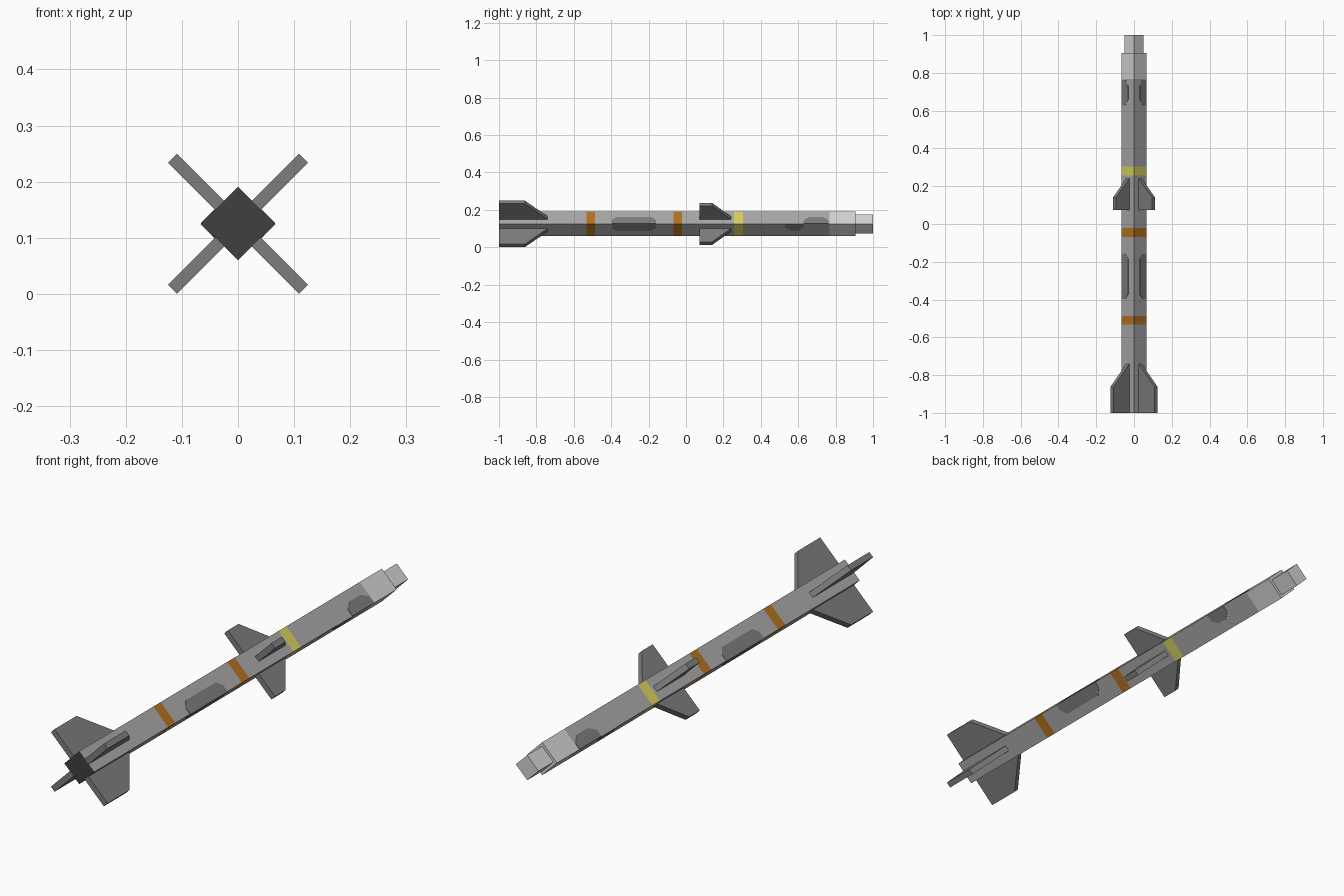
import bpy, bmesh, math
from mathutils import Matrix, Vector

if "Cube" in bpy.data.objects:
    bpy.data.objects.remove(bpy.data.objects["Cube"])

CZ = 0.125      # height of the body axis
R = 0.0655      # half diagonal of the square body


def material(name, rgb):
    m = bpy.data.materials.new(name)
    m.diffuse_color = (*rgb, 1)
    m.use_nodes = True
    m.node_tree.nodes["Principled BSDF"].inputs["Base Color"].default_value = m.diffuse_color
    return m


body_grey = material("body grey", (0.40, 0.39, 0.39))
light_grey = material("light grey", (0.66, 0.66, 0.66))
fin_grey = material("fin grey", (0.205, 0.205, 0.205))
patch_grey = material("patch grey", (0.205, 0.205, 0.205))
cap_grey = material("dark cap grey", (0.05, 0.05, 0.05))
orange = material("orange", (0.45, 0.17, 0.015))
yellow = material("yellow", (0.70, 0.64, 0.115))


def finish(name, bm, mats):
    bmesh.ops.recalc_face_normals(bm, faces=bm.faces)
    mesh = bpy.data.meshes.new(name)
    bm.to_mesh(mesh)
    bm.free()
    for m in mats:
        mesh.materials.append(m)
    ob = bpy.data.objects.new(name, mesh)
    bpy.context.collection.objects.link(ob)
    return ob


def diamond_tube(name, radius, stations, segment_mats, mats):
    """Square tube along y, one material index per segment, then two for the end caps."""
    bm = bmesh.new()
    rings = [[bm.verts.new((x * radius, y, CZ + z * radius))
              for x, z in ((1, 0), (0, 1), (-1, 0), (0, -1))] for y in stations]
    for a, b, mi in zip(rings, rings[1:], segment_mats):
        for i in range(4):
            j = (i + 1) % 4
            bm.faces.new((a[i], a[j], b[j], b[i])).material_index = mi
    bm.faces.new(rings[0]).material_index = segment_mats[-2]
    bm.faces.new(rings[-1]).material_index = segment_mats[-1]
    return finish(name, bm, mats)


def plate(bm, points, thickness):
    """Prism from a 3D outline, extruded by a thickness vector."""
    face = bm.faces.new([bm.verts.new(p) for p in points])
    new = bmesh.ops.extrude_face_region(bm, geom=[face])["geom"]
    bmesh.ops.translate(bm, vec=thickness,
                        verts=[g for g in new if isinstance(g, bmesh.types.BMVert)])


# body with coloured bands, and the smaller nose
diamond_tube("body", R,
             [-1, -0.533, -0.487, -0.068, -0.021, 0.256, 0.304, 0.767, 0.906],
             [0, 2, 0, 2, 0, 3, 0, 1, 4, 1],
             [body_grey, light_grey, orange, yellow, cap_grey])
diamond_tube("nose", 0.05, [0.90, 1.0], [0, 0, 0], [light_grey])


# four diagonal fins per set; profile is (radius, y)
def fin_set(name, profile, thick):
    bm = bmesh.new()
    for k in range(4):
        a = math.radians(45 + 90 * k)
        out = Vector((math.cos(a), 0, math.sin(a)))
        side = Vector((-math.sin(a), 0, math.cos(a)))
        pts = [out * r + Vector((0, y, CZ)) - side * thick / 2 for r, y in profile]
        plate(bm, pts, side * thick)
    return finish(name, bm, [fin_grey])


ROOT = R / math.sqrt(2)
fin_set("rear_fins", [(ROOT, -1), (0.165, -1), (0.165, -0.862), (ROOT, -0.74)], 0.023)
fin_set("front_fins", [(ROOT - 0.003, 0.073), (0.147, 0.073), (0.147, 0.14),
                       (ROOT - 0.003, 0.243)], 0.023)


# thin dark patches running from the side edges onto the body faces
def patches(name, y0, y1, cut, rows):
    bm = bmesh.new()
    d = 0.036
    for sx in (1, -1):
        for sz in rows:
            outline = [(0, y0), (d * 0.55, y0), (d, y0 + cut),
                       (d, y1 - cut), (d * 0.55, y1), (0, y1)]
            pts = [(sx * (R - t), y, CZ + sz * t) for t, y in outline]
            plate(bm, pts, Vector((sx, 0, sz)) * 0.001)
    return finish(name, bm, [patch_grey])


patches("middle_patches", -0.396, -0.16, 0.024, (1, -1))
patches("upper_front_patches", 0.627, 0.763, 0.034, (1,))
patches("lower_front_patches", 0.53, 0.627, 0.028, (-1,))
